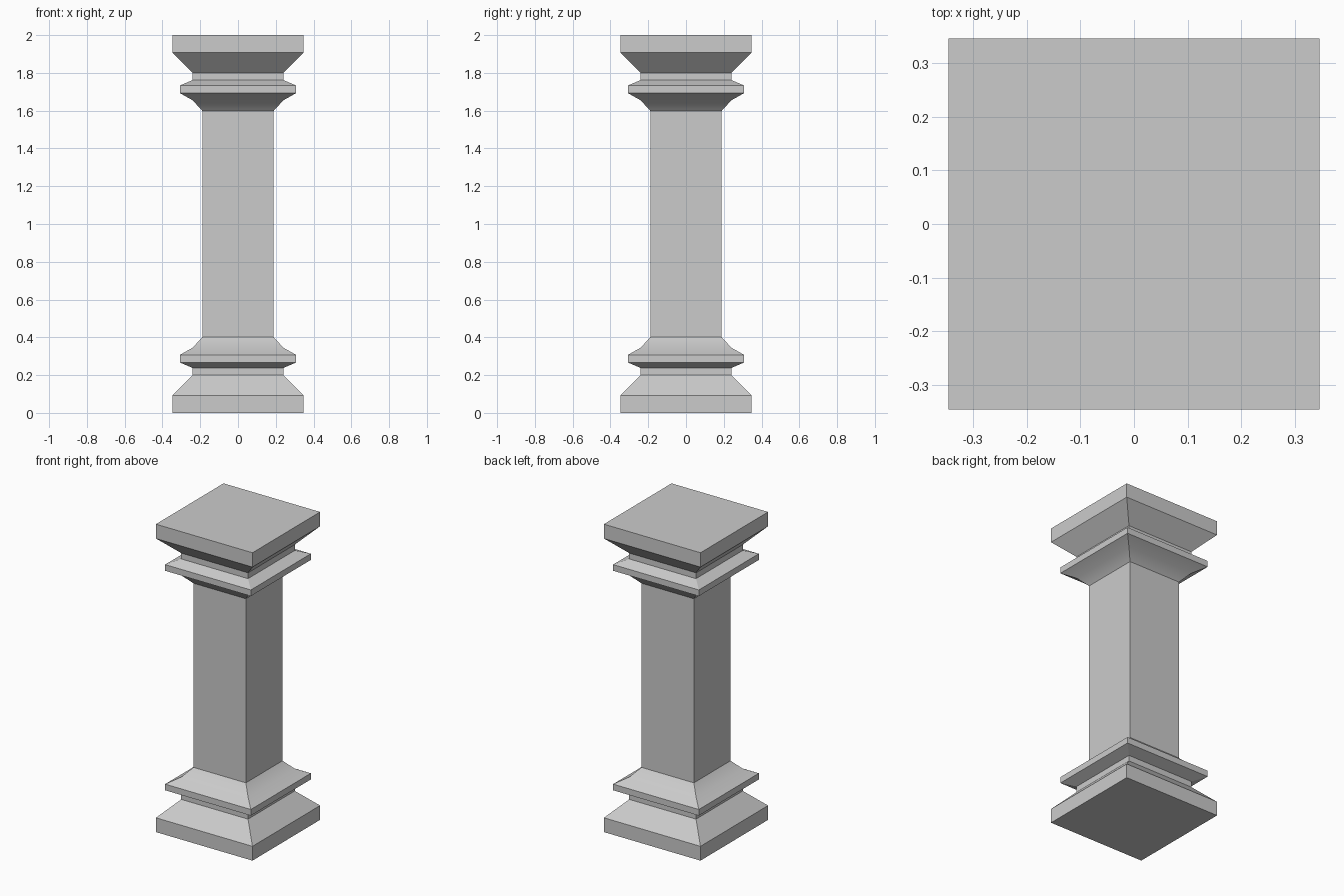
import bpy, bmesh
from math import radians

if "Cube" in bpy.data.objects:
    bpy.data.objects.remove(bpy.data.objects["Cube"])

# Half-width and height steps of the base moulding, from the ground up
MOULDING = [(0.347, 0.0), (0.347, 0.093), (0.24, 0.20), (0.24, 0.238),
            (0.308, 0.267), (0.308, 0.307), (0.24, 0.345), (0.188, 0.402)]
HEIGHT = 2.0


def square_sweep(name, profile, cap_first=False):
    """Sweep a (half-width, height) profile around a square plan."""
    bm = bmesh.new()
    rings = [[bm.verts.new((sx * r, sy * r, z))
              for sx, sy in ((-1, -1), (1, -1), (1, 1), (-1, 1))]
             for r, z in profile]
    for low, high in zip(rings, rings[1:]):
        for i in range(4):
            j = (i + 1) % 4
            bm.faces.new((low[i], low[j], high[j], high[i]))
    if cap_first:
        bm.faces.new(rings[0][::-1])
    if profile[0][1] > profile[-1][1]:
        bmesh.ops.reverse_faces(bm, faces=bm.faces[:])
    mesh = bpy.data.meshes.new(name)
    bm.to_mesh(mesh)
    bm.free()
    obj = bpy.data.objects.new(name, mesh)
    bpy.context.collection.objects.link(obj)
    # Soften only the shallow cove bend, keep the other edges crisp
    bpy.ops.object.select_all(action='DESELECT')
    obj.select_set(True)
    bpy.context.view_layer.objects.active = obj
    bpy.ops.object.shade_smooth_by_angle(angle=radians(25))
    return obj


# Stepped base, and the capital as its mirror image
square_sweep("base", MOULDING, cap_first=True)
square_sweep("capital", [(r, HEIGHT - z) for r, z in MOULDING], cap_first=True)

# Plain square shaft between them
r, z = MOULDING[-1]
square_sweep("shaft", [(r, z), (r, HEIGHT - z)])
